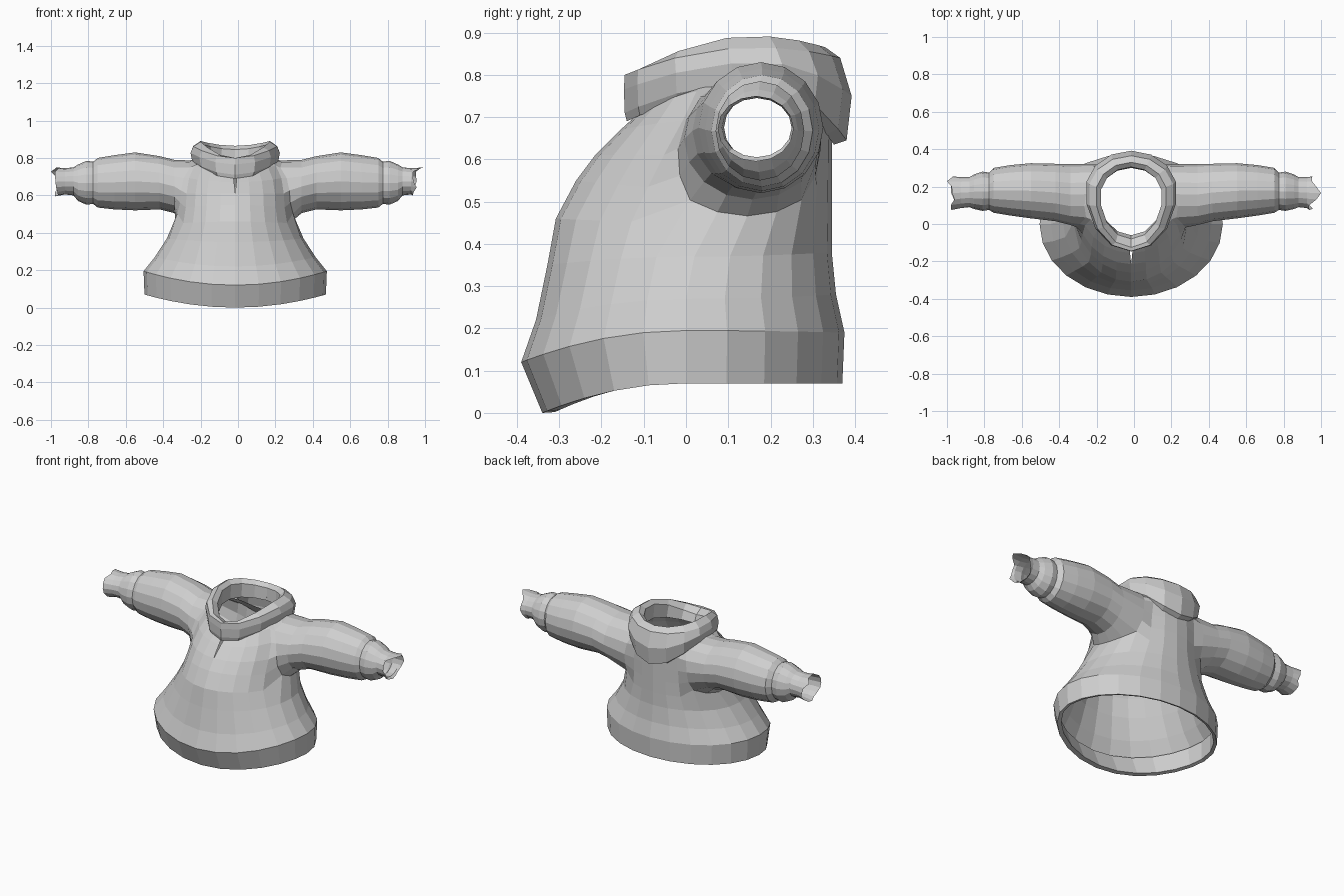
import bpy, bmesh, random
from math import sin, cos, pi

random.seed(4)
if "Cube" in bpy.data.objects:
    bpy.data.objects.remove(bpy.data.objects["Cube"], do_unlink=True)

cloth = bpy.data.materials.new("light grey cloth")
cloth.use_nodes = True
grey = (0.62, 0.62, 0.62, 1)
cloth.diffuse_color = grey
cloth.node_tree.nodes["Principled BSDF"].inputs["Base Color"].default_value = grey


def add_ring(bm, points):
    return [bm.verts.new(p) for p in points]


def skin(bm, rows, closed=False, holes=()):
    """Join neighbouring rows with quads, leaving out (row, column) holes."""
    for j, (a, b) in enumerate(zip(rows, rows[1:])):
        for i in range(len(a) if closed else len(a) - 1):
            if (j, i) not in holes:
                k = (i + 1) % len(a)
                bm.faces.new((a[i], a[k], b[k], b[i]))


def finish(bm, name):
    bmesh.ops.remove_doubles(bm, verts=bm.verts, dist=0.0005)
    bmesh.ops.recalc_face_normals(bm, faces=bm.faces)
    mesh = bpy.data.meshes.new(name)
    bm.to_mesh(mesh)
    bm.free()
    mesh.materials.append(cloth)
    obj = bpy.data.objects.new(name, mesh)
    bpy.context.collection.objects.link(obj)


def body_ring(half, front, back, mid, z_front, z_side, z_back, n, slit=0):
    """Horizontal loop starting at the front, with separate front and back bulge."""
    pts = []
    for i in range(n + 1):
        a = -pi / 2 + 2 * pi * i / n
        s = sin(a)
        y = mid + s * ((back - mid) if s > 0 else (mid - front))
        z = z_side + s * s * ((z_back if s > 0 else z_front) - z_side)
        x = half * cos(a) + (slit if i == 0 else -slit if i == n else 0)
        pts.append((x - 0.015, y, z))
    return pts


# Torso: hem fold, flared skirt, chest and shoulders, with a slit at the neck
torso_rows = [
    (.465, -.36, .355, 0, .12, .185, .185),
    (.465, -.31, .355, 0, .002, .075, .075),
    (.485, -.34, .37, 0, 0, .07, .07),
    (.49, -.39, .375, 0, .12, .195, .19),
    (.43, -.355, .355, 0, .22, .27, .28),
    (.365, -.328, .345, .02, .35, .37, .38),
    (.32, -.308, .345, .05, .46, .45, .46),
    (.305, -.26, .345, .08, .55, .53, .54),
    (.30, -.215, .345, .11, .61, .61, .62),
    (.285, -.155, .345, .14, .67, .70, .70),
    (.25, -.10, .33, .15, .72, .775, .765),
    (.19, -.06, .30, .15, .74, .80, .79),
]
slits = {9: .006, 10: .012, 11: .018}
jacket = bmesh.new()
body = [add_ring(jacket, body_ring(*r, 24, slits.get(i, 0)))
        for i, r in enumerate(torso_rows)]

# Arm holes: a square block of quads left open on each side
SPAN, LOW = 4, 6
HIGH = LOW + SPAN
starts = {1: 5, -1: 15}
holes = {(LOW + r, c + i) for c in starts.values()
         for r in range(SPAN) for i in range(SPAN)}
skin(jacket, body, holes=holes)

# Sleeves: x, front, back, bottom, top of each loop from shoulder to wrist
sleeve_rows = [
    (.34, -.005, .32, .505, .79),
    (.42, .015, .322, .525, .81),
    (.55, .03, .325, .52, .83),
    (.66, .045, .315, .525, .815),
    (.75, .06, .30, .535, .80),
    (.775, .075, .275, .555, .78),
    (.81, .07, .28, .55, .785),
    (.855, .08, .265, .57, .765),
    (.88, .09, .25, .60, .75),
    (.925, .085, .25, .605, .745),
    (.965, .075, .255, .595, .75),
]
N = 4 * SPAN
# Torn cuff: general offset and the point that sticks out, for each side
cuff = {1: (-.02, 10), -1: (.005, 12)}
for side, c in starts.items():
    d = c + SPAN
    angles = [2 * pi * i / N - 3 * pi / 4 for i in range(N)]
    # Walk round the arm hole: bottom, far edge, top, near edge
    rim = (body[LOW][c:d] + [body[r][d] for r in range(LOW, HIGH)]
           + body[HIGH][d:c:-1] + [body[r][c] for r in range(HIGH, LOW, -1)])
    # Round the square hole into an oval
    for v, a in zip(rim, angles):
        v.co.y += .8 * (.15 + side * .18 * cos(a) - v.co.y)
        v.co.z += .8 * (.63 + .16 * sin(a) - v.co.z)
    offset, tip = cuff[side]
    ragged = [offset + random.uniform(-.012, .012) for _ in range(N)]
    ragged[tip - 1] = ragged[tip + 1] = .01
    ragged[tip] = .035
    rows = [rim]
    for j, (x, y0, y1, z0, z1) in enumerate(sleeve_rows):
        points = []
        for i, a in enumerate(angles):
            edge = ragged[i] if j == len(sleeve_rows) - 1 else 0
            points.append((side * (x + edge),
                           (y0 + y1) / 2 + side * (y1 - y0) / 2 * cos(a),
                           (z0 + z1) / 2 + (z1 - z0) / 2 * sin(a)))
        rows.append(add_ring(jacket, points))
    skin(jacket, rows, closed=True)
finish(jacket, "torso_and_sleeves")

# Collar: folded band, low at the front and draped down the back
collar_rows = [
    (.19, -.06, .31, .17, .73, .78, .70),
    (.215, -.14, .35, .17, .69, .765, .635),
    (.235, -.145, .38, .18, .71, .785, .645),
    (.245, -.147, .392, .18, .765, .83, .75),
    (.23, -.145, .365, .17, .80, .865, .84),
    (.19, -.125, .33, .16, .80, .892, .865),
    (.165, -.08, .305, .15, .775, .87, .845),
    (.17, -.06, .30, .15, .73, .78, .77),
]
collar = bmesh.new()
skin(collar, [add_ring(collar, body_ring(*r, 14)) for r in collar_rows])
finish(collar, "collar")
